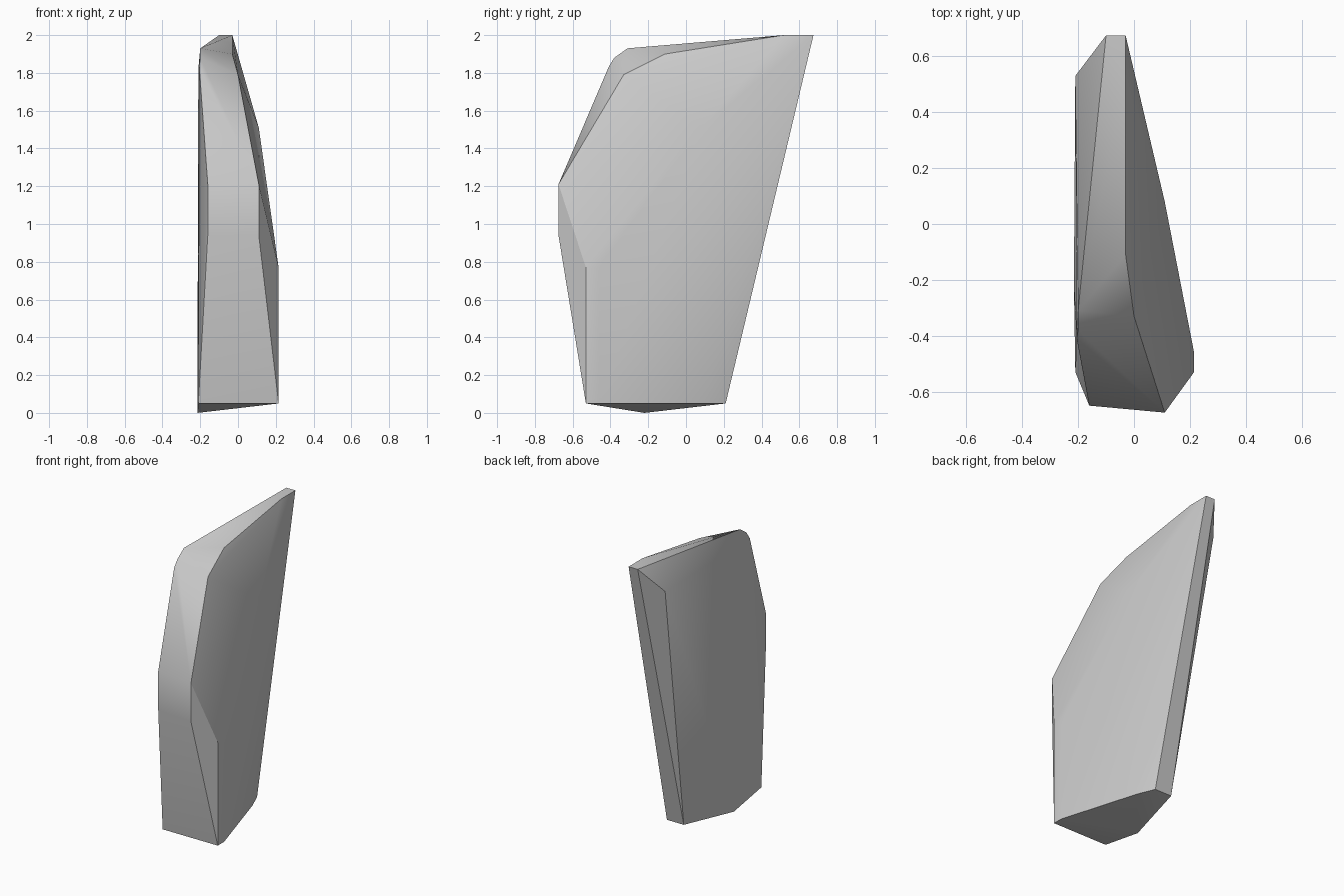
import bpy
import bmesh
import math

default_cube = bpy.data.objects.get("Cube")
if default_cube:
    bpy.data.objects.remove(default_cube, do_unlink=True)


def make_material(name, colour):
    material = bpy.data.materials.new(name)
    material.use_nodes = True
    material.diffuse_color = colour
    material.node_tree.nodes["Principled BSDF"].inputs["Base Color"].default_value = colour
    return material


def make_hull(name, corner_groups, material, sharp_angle):
    """Wrap a tight faceted skin around all the corner points."""
    bm = bmesh.new()
    for group in corner_groups:
        for corner in group:
            bm.verts.new(corner)
    result = bmesh.ops.convex_hull(bm, input=bm.verts[:])
    unused = set(result["geom_interior"]) | set(result["geom_unused"])
    loose = [item for item in unused if isinstance(item, bmesh.types.BMVert)]
    bmesh.ops.delete(bm, geom=loose, context="VERTS")
    bmesh.ops.recalc_face_normals(bm, faces=bm.faces[:])
    mesh = bpy.data.meshes.new(name)
    bm.to_mesh(mesh)
    bm.free()
    mesh.materials.append(material)
    shard = bpy.data.objects.new(name, mesh)
    bpy.context.collection.objects.link(shard)
    bpy.ops.object.select_all(action="DESELECT")
    shard.select_set(True)
    bpy.context.view_layer.objects.active = shard
    bpy.ops.object.shade_smooth_by_angle(angle=sharp_angle)
    return shard


# Blunt base, with its lowest point on the left side
base = [(-.21, -.53, .05), (.215, -.53, .05), (.215, -.46, .05),
        (.05, .09, .05), (0, .21, .05), (-.13, .21, .05), (-.215, -.22, 0)]

# Narrow front face and the bulge of the right side
front = [(x, y, z) for x, y in ((-.16, -.65), (.11, -.675)) for z in (.94, 1.21)]
right_bulge = [(.215, -.53, .77), (.215, -.46, .77), (.11, .08, 1.51)]

# Rounded front shoulder
shoulder = [(-.2, -.31, 1.93), (-.2, -.38, 1.88), (-.205, -.41, 1.83),
            (0, -.33, 1.79), (-.03, -.11, 1.9)]

# Thin raised tip at the back
tip = [(-.1, .675, 2), (-.03, .675, 2), (-.03, .52, 2), (-.21, .53, 1.82)]

stone = make_material("grey stone", (.6, .6, .6, 1))
make_hull("rock_shard", [base, front, right_bulge, shoulder, tip], stone, math.radians(30))
